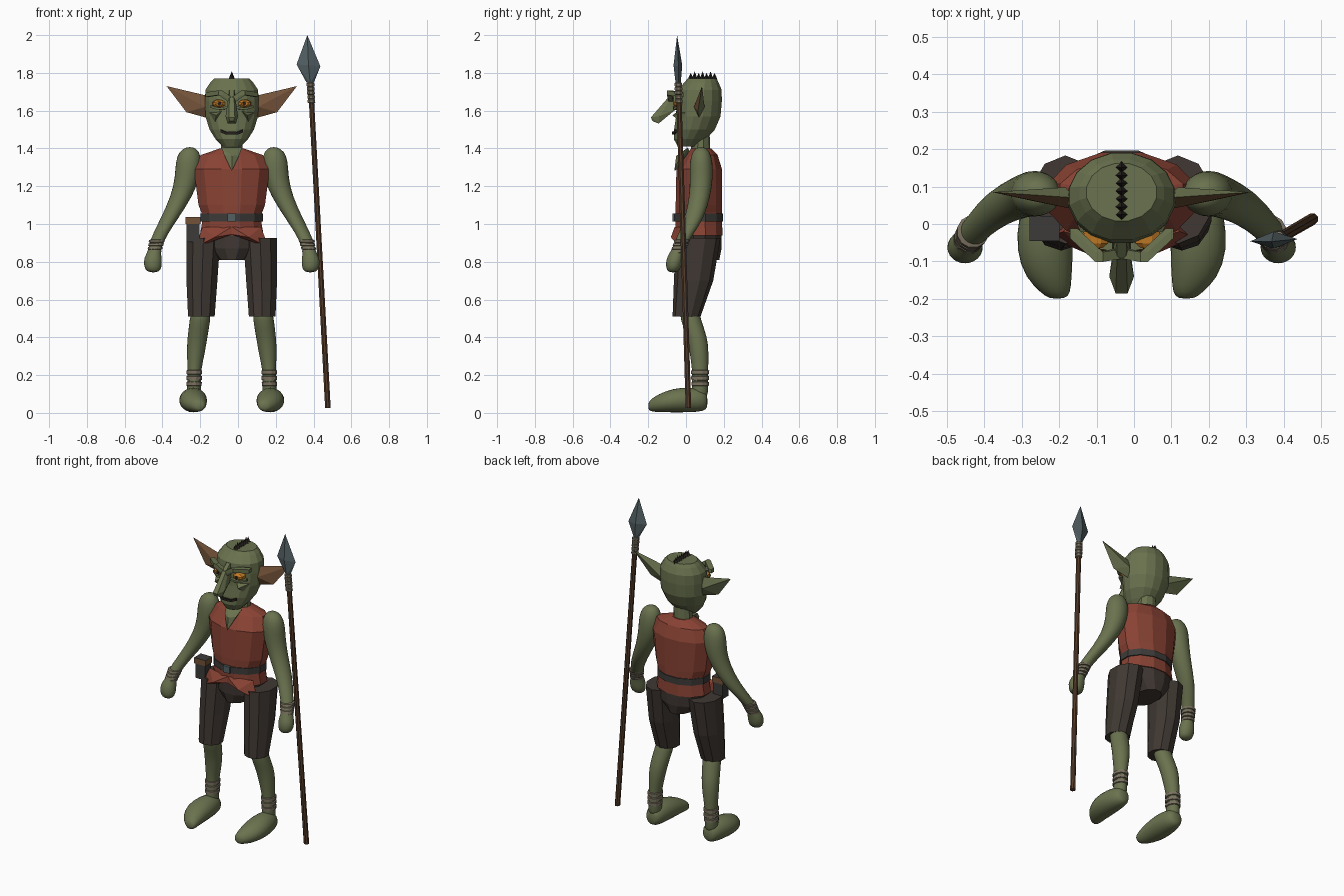
import bpy, bmesh, math
from mathutils import Vector

CX = -0.033  # body centre line; body parts are modelled relative to it


def material(name, rgb):
    m = bpy.data.materials.new(name)
    m.diffuse_color = (*rgb, 1)
    return m


SKIN = material("green skin", (.145, .17, .078))
RED = material("red cloth", (.25, .055, .034))
PANTS = material("dark brown cloth", (.05, .039, .032))
EAR = material("ear brown", (.17, .085, .04))
WOOD = material("wood", (.09, .045, .023))
BELT = material("belt grey", (.045, .044, .042))
STEEL = material("slate steel", (.085, .115, .125))
WRAP = material("beige wrap", (.2, .17, .12))
AMBER = material("amber eye", (.55, .2, .02))
DARK = material("near black", (.018, .014, .012))


def finish(name, bm, mat, mirror=False, smooth=0, cx=CX, mat2=None, rule=None):
    bmesh.ops.recalc_face_normals(bm, faces=bm.faces)
    bm.normal_update()
    for f in bm.faces:
        f.smooth = smooth > 0
        if rule and rule(f):
            f.material_index = 1
    me = bpy.data.meshes.new(name)
    bm.to_mesh(me)
    bm.free()
    me.materials.append(mat)
    if mat2:
        me.materials.append(mat2)
    ob = bpy.data.objects.new(name, me)
    bpy.context.collection.objects.link(ob)
    ob.location.x = cx
    if mirror:
        ob.modifiers.new("mirror", 'MIRROR').use_mirror_merge = False
    if smooth:
        ob.modifiers.new("round", 'SUBSURF').levels = smooth
        ob.modifiers["round"].render_levels = smooth
    return ob


def loft(name, rings, mat, n=12, axis='z', **kw):
    """Skin elliptical rings (cx, cy, cz, r1, r2) stacked along z or y."""
    bm = bmesh.new()
    rows = []
    for x, y, z, a, b in rings:
        row = []
        for i in range(n):
            t = 2 * math.pi * (i + .5) / n
            u, v = a * math.cos(t), b * math.sin(t)
            row.append(bm.verts.new((x + u, y + v, z) if axis == 'z' else (x + u, y, z + v)))
        rows.append(row)
    for r, s in zip(rows, rows[1:]):
        for i in range(n):
            j = (i + 1) % n
            bm.faces.new((r[i], r[j], s[j], s[i]))
    bm.faces.new(rows[0])
    bm.faces.new(rows[-1])
    return finish(name, bm, mat, **kw)


def hulls(name, parts, mat, **kw):
    """One object made of convex hulls, one per point list."""
    bm = bmesh.new()
    for pts in parts:
        vs = [bm.verts.new(p) for p in pts]
        res = bmesh.ops.convex_hull(bm, input=vs)
        junk = {v for v in res["geom_interior"] if isinstance(v, bmesh.types.BMVert)}
        bmesh.ops.delete(bm, geom=list(junk), context='VERTS')
    return finish(name, bm, mat, **kw)


def box(c, h):
    return [(c[0] + i * h[0], c[1] + j * h[1], c[2] + k * h[2])
            for i in (-1, 1) for j in (-1, 1) for k in (-1, 1)]


def bar(name, path, h, mat, **kw):
    return hulls(name, [box(a, h) + box(b, h) for a, b in zip(path, path[1:])], mat, **kw)


def bands(name, lo, hi, count, mat, dip=.75, **kw):
    """Raised bands between two rings; the grooves sink under the surface."""
    rings = []
    for i in range(count):
        for f, k in ((0, dip), (.15, 1), (.75, 1), (.9, dip)):
            c = Vector(lo[:3]).lerp(Vector(hi[:3]), (i + f) / count)
            t = (i + f) / count
            rings.append((*c, *[k * (p + (q - p) * t) for p, q in zip(lo[3:], hi[3:])]))
    loft(name, rings, mat, **kw)


# Head, neck and hair crest
loft("head", [(0, .01, 1.41, .05, .055), (0, .022, 1.45, .088, .088), (0, .045, 1.5, .12, .11),
              (0, .065, 1.57, .142, .12), (0, .07, 1.65, .145, .122), (0, .073, 1.71, .142, .118),
              (0, .082, 1.75, .115, .092), (0, .085, 1.77, .095, .078)], SKIN, 16)
loft("neck", [(0, .075, 1.34, .065, .055), (0, .08, 1.48, .055, .045)], SKIN, 10)
hulls("hair_crest", [[(-.018, y, 1.765), (.018, y, 1.765), (0, y - .016, 1.765), (0, y + .016, 1.765),
                      (0, y, 1.80 + .008 * (i % 2))] for i, y in
                     enumerate([.025 + .021 * k for k in range(7)])], DARK)

# Face
hulls("nose", [[p for s in (-1, 1) for p in
                ((s * .013, -.05, 1.71), (s * .012, -.09, 1.675), (s * .033, -.14, 1.57),
                 (s * .016, -.185, 1.565), (s * .01, -.178, 1.545), (s * .022, -.145, 1.532),
                 (s * .02, -.05, 1.61))]], SKIN)
bar("brow", [(.128, -.025, 1.685), (.06, -.088, 1.695), (.012, -.08, 1.66)], (.01, .013, .012), SKIN, mirror=True)
loft("eye", [(.068, -.02, 1.637, .036, .024), (.068, -.052, 1.637, .034, .021),
             (.068, -.064, 1.637, .018, .012)], AMBER, 8, 'y', mirror=True)
loft("pupil", [(.066, -.06, 1.637, .01, .011), (.066, -.067, 1.637, .009, .01)], DARK, 8, 'y', mirror=True)
bar("lower_eyelid", [(.11, -.03, 1.622), (.068, -.055, 1.61), (.03, -.06, 1.615)], (.006, .01, .006), SKIN, mirror=True)
hulls("cheekbone", [[(.05, -.04, 1.6), (.12, .0, 1.59), (.09, -.02, 1.535), (.082, -.072, 1.575)]], SKIN, mirror=True)
bar("mouth", [(0, -.068, 1.482), (.03, -.063, 1.481), (.057, -.05, 1.492)], (.003, .007, .007), DARK, mirror=True)

# Ears: brown in front, green behind
hulls("ear", [[(.125, .07, 1.678), (.125, .07, 1.56), (.345, .085, 1.73), (.24, .062, 1.592),
               (.15, .098, 1.62), (.14, .042, 1.62)]], SKIN, mirror=True,
      mat2=EAR, rule=lambda f: f.normal.y < -.05)

# Vest with bare chest notch and torn hem
loft("vest", [(0, .07, .94, .175, .128), (0, .068, 1.01, .162, .127), (0, .068, 1.06, .166, .127),
              (0, .068, 1.1, .182, .127), (0, .07, 1.29, .208, .125), (0, .085, 1.365, .17, .085),
              (0, .08, 1.4, .065, .055)], RED, 12)
hulls("chest_notch", [[(.055, .01, 1.405), (-.055, .01, 1.405), (.04, -.03, 1.365), (-.04, -.03, 1.365),
                       (0, -.062, 1.28), (0, -.052, 1.36), (0, .03, 1.36)]], SKIN)
hulls("torn_hem", [[(.0, -.06, .985), (.0, -.062, .945), (.155, -.02, .985), (.195, -.035, .875),
                    (.09, -.08, .93), (.12, .02, .94)]], RED, mirror=True)

# Belt, buckle and pouch
loft("belt", [(0, .068, 1.014, .17, .133), (0, .068, 1.055, .17, .133)], BELT, 12)
hulls("buckle", [box((0, -.064, 1.034), (.022, .008, .021))], STEEL)
hulls("pouch", [box((-.206, -.01, .958), (.034, .03, .052))], BELT)
hulls("pouch_flap", [box((-.206, -.012, 1.018), (.04, .034, .018))], EAR,
      mat2=BELT, rule=lambda f: f.normal.z > .9)

# Short trousers
loft("hips", [(0, .07, .81, .075, .11), (0, .07, .87, .14, .122), (0, .07, .955, .168, .122)], PANTS, 12)
loft("trouser_leg", [(.161, .003, .51, .074, .074), (.158, .04, .7, .086, .104),
                     (.15, .065, .925, .094, .118)], PANTS, 10, mirror=True)

# Smooth arms with hands
loft("arm", [(.415, -.07, .742, .034, .028), (.418, -.065, .775, .05, .044), (.418, -.06, .82, .05, .046),
             (.41, -.045, .858, .033, .036), (.403, -.03, .89, .038, .037), (.377, 0, .95, .041, .042),
             (.33, .045, 1.03, .048, .052), (.263, .075, 1.15, .06, .058), (.234, .082, 1.25, .068, .064),
             (.228, .08, 1.33, .073, .064), (.225, .08, 1.385, .056, .048), (.222, .08, 1.408, .02, .02)],
     SKIN, 12, mirror=True, smooth=1)
bands("wrist_wrap", (.412, -.045, .845, .038, .04), (.395, -.018, .92, .044, .044), 4, WRAP, n=12, mirror=True)

# Smooth calves and feet
loft("calf", [(.2, .07, .06, .045, .05), (.2, .075, .15, .036, .043), (.198, .075, .23, .037, .044),
              (.19, .07, .32, .05, .052), (.182, .06, .4, .055, .056), (.168, .025, .49, .057, .056),
              (.162, .015, .56, .055, .055)], SKIN, 12, mirror=True, smooth=1)
loft("foot", [(.2, .115, .06, .03, .035), (.2, .095, .066, .055, .06), (.204, .02, .07, .074, .07),
              (.206, -.07, .066, .08, .066), (.195, -.145, .052, .064, .05), (.175, -.185, .04, .04, .034),
              (.172, -.2, .036, .022, .02)], SKIN, 12, 'y', mirror=True, smooth=1)
bands("ankle_wrap", (.2, .075, .14, .042, .048), (.198, .075, .232, .043, .05), 3, WRAP, n=12, mirror=True)

# Spear: shaft, binding and blade
loft("spear_shaft", [(.476, .013, .025, .016, .016), (.384, -.04, 1.745, .015, .015)], WOOD, 8, cx=0)
bands("spear_binding", (.389, -.038, 1.64, .022, .022), (.383, -.041, 1.75, .022, .022), 5, WRAP, .8, n=8, cx=0)
hulls("spear_blade", [[(.367, -.047, 2.0), (.31, -.046, 1.845), (.436, -.04, 1.835), (.373, -.066, 1.84),
                       (.373, -.02, 1.84), (.362, -.042, 1.75), (.402, -.041, 1.75),
                       (.382, -.055, 1.745), (.382, -.028, 1.745)]], STEEL, cx=0)
